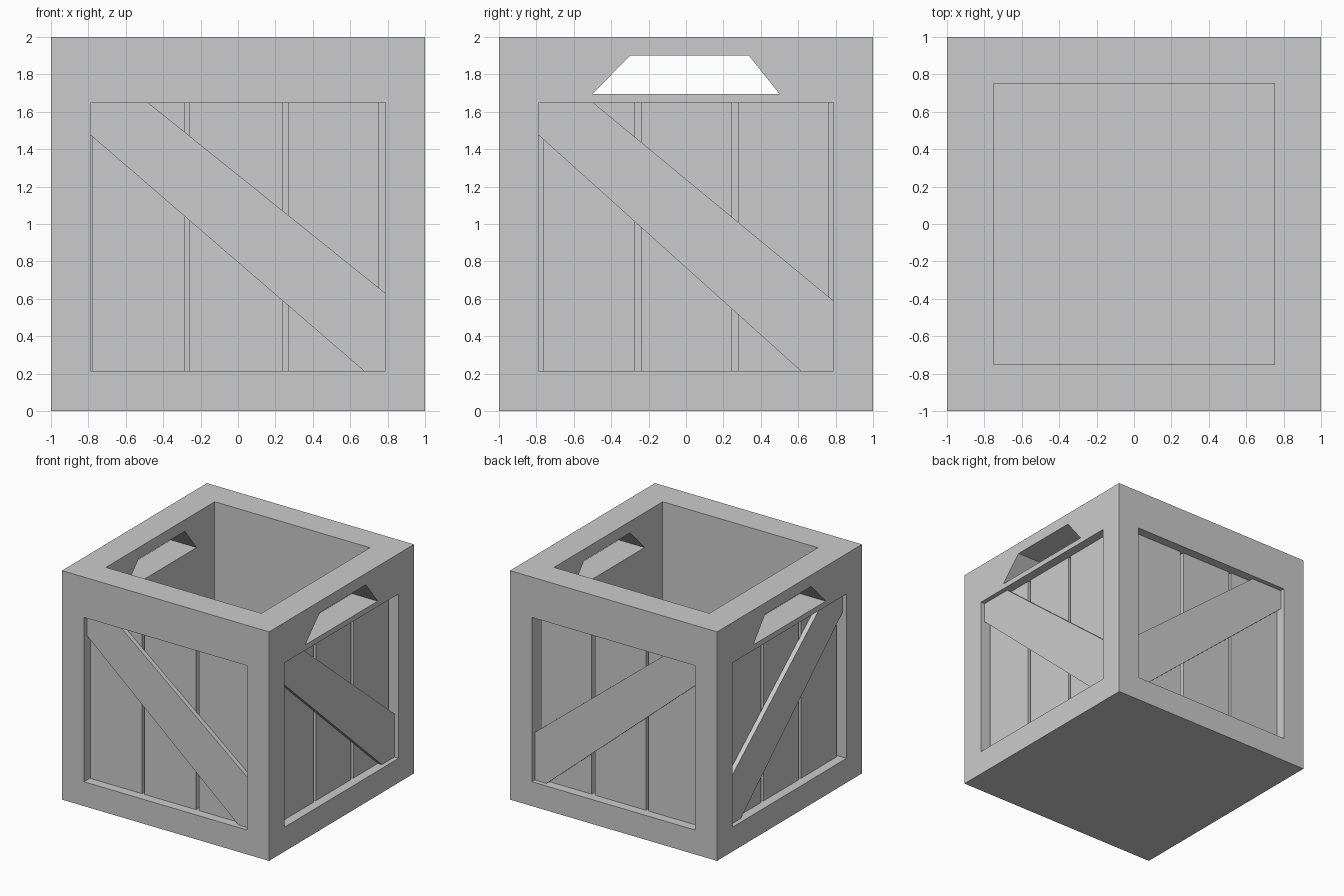
import bpy, bmesh
from mathutils import Vector

if "Cube" in bpy.data.objects:
    bpy.data.objects.remove(bpy.data.objects["Cube"])


def prism(name, outline, d0, d1, axis, sign):
    """Extrude a (u, z) outline between depths d0 and d1 below one crate side."""
    def place(u, z, d):
        w = sign * (1 - d)
        return Vector((u, w, z)) if axis == 'y' else Vector((w, u, z))
    bm = bmesh.new()
    face = bm.faces.new([bm.verts.new(place(u, z, d0)) for u, z in outline])
    ext = bmesh.ops.extrude_face_region(bm, geom=[face])
    verts = [g for g in ext['geom'] if isinstance(g, bmesh.types.BMVert)]
    bmesh.ops.translate(bm, verts=verts, vec=place(0, 0, d1) - place(0, 0, d0))
    bmesh.ops.recalc_face_normals(bm, faces=bm.faces)
    mesh = bpy.data.meshes.new(name)
    bm.to_mesh(mesh)
    bm.free()
    obj = bpy.data.objects.new(name, mesh)
    bpy.context.collection.objects.link(obj)
    return obj


def rect(u0, u1, z0, z1):
    return [(u0, z0), (u1, z0), (u1, z1), (u0, z1)]


def cut(target, cutter):
    mod = target.modifiers.new('cut', 'BOOLEAN')
    mod.operation = 'DIFFERENCE'
    mod.solver = 'EXACT'
    mod.object = cutter
    bpy.context.view_layer.objects.active = target
    bpy.ops.object.modifier_apply(modifier=mod.name)
    bpy.data.objects.remove(cutter)


R, Z0, Z1 = 0.788, 0.213, 1.648          # recess half width, bottom, top
PLANK, BRACE, BACK = 0.08, 0.04, 0.125   # depths below the frame face

# Crate body with open top
body = prism('crate_frame', rect(-1, 1, 0, 2), 0, 2, 'y', -1)
cut(body, prism('pit_cutter', rect(-0.75, 0.75, 0.22, 2.2), 0.25, 1.75, 'y', -1))

# Handle slot through both side walls
slot = [(-0.5, 1.695), (0.5, 1.695), (0.337, 1.9), (-0.3, 1.9)]
cut(body, prism('handle_cutter', slot, -0.1, 2.1, 'x', 1))

# Plank spans and diagonal brace outline for each pair of sides
layout = {
    'y': ([(-0.78, -0.283), (-0.258, 0.237), (0.268, 0.755)],
          [(-R, 1.475), (0.675, Z0), (R, Z0), (R, 0.63), (-0.48, Z1), (-R, Z1)]),
    'x': ([(-0.763, -0.272), (-0.24, 0.246), (0.278, 0.765)],
          [(-R, 1.475), (0.615, Z0), (R, Z0), (R, 0.59), (-0.495, Z1), (-R, Z1)]),
}
sides = {('y', -1): 'front', ('y', 1): 'back', ('x', 1): 'right', ('x', -1): 'left'}

for (axis, sign), label in sides.items():
    planks, brace = layout[axis]
    # Recessed panel
    cut(body, prism('recess_cutter', rect(-R, R, Z0, Z1), -0.1, BACK, axis, sign))
    # Upright planks
    for i, (u0, u1) in enumerate(planks):
        prism(f'{label}_plank_{i + 1}', rect(u0, u1, Z0, Z1), PLANK, BACK, axis, sign)
    # Diagonal brace
    prism(f'{label}_brace', brace, BRACE, PLANK, axis, sign)
